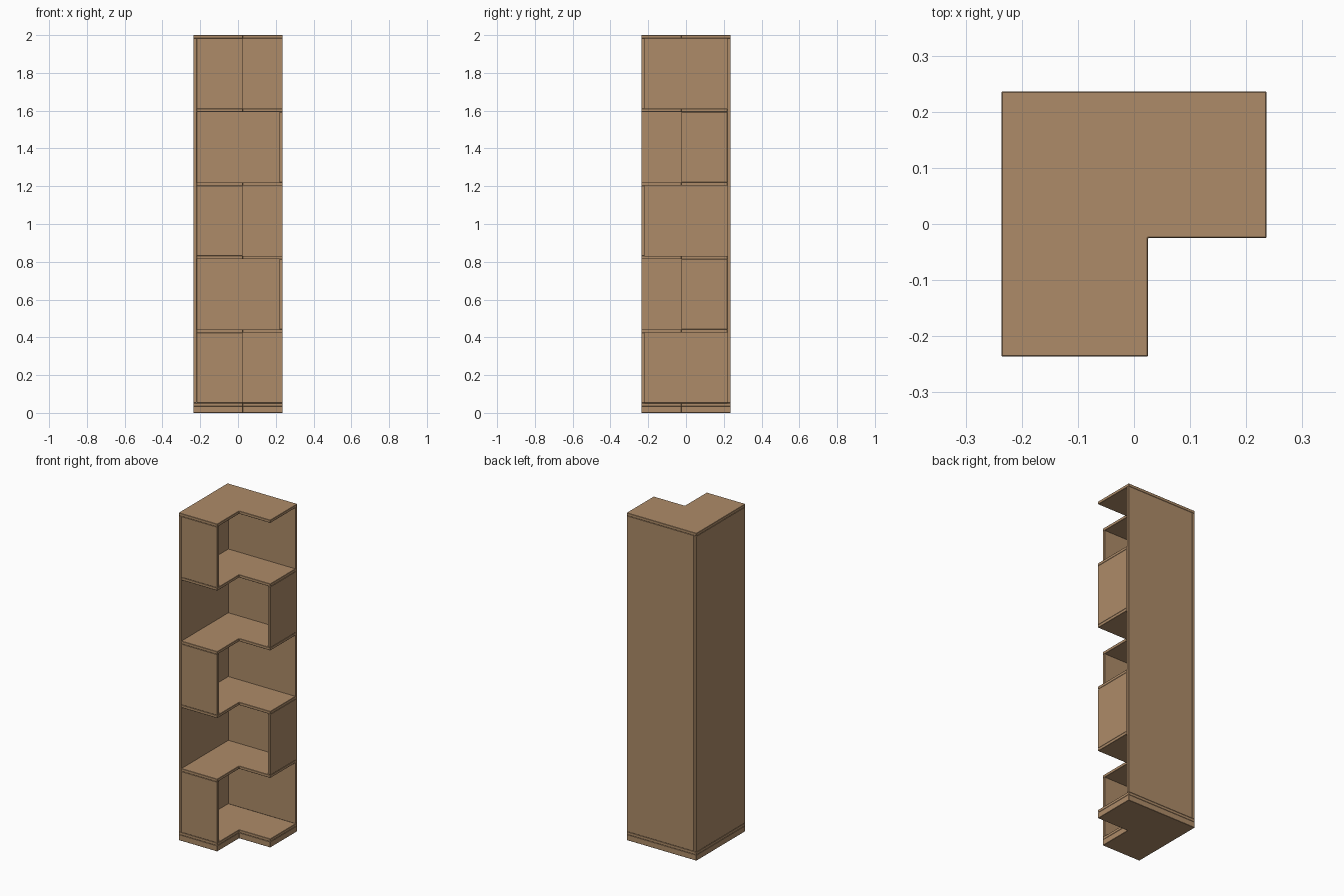
import bpy, bmesh

if "Cube" in bpy.data.objects:
    bpy.data.objects.remove(bpy.data.objects["Cube"])

S = 0.236        # half width of the footprint
N = 0.025        # inner corner of the L
T = 0.0175       # board thickness
I = S - T        # inner face of the outer panels
PLINTH = 0.035
BAYS = 5
BAY_H = (2.0 - PLINTH - T * (BAYS + 1)) / BAYS

wood = bpy.data.materials.new("wood")
wood.diffuse_color = (0.42, 0.26, 0.14, 1)
wood.use_nodes = True
wood.node_tree.nodes["Principled BSDF"].inputs["Base Color"].default_value = wood.diffuse_color


def prism(name, outline, z0, z1):
    """Extrude a flat outline into a board with lightly eased edges."""
    bm = bmesh.new()
    face = bm.faces.new([bm.verts.new((x, y, z0)) for x, y in outline])
    top = bmesh.ops.extrude_face_region(bm, geom=[face])["geom"]
    verts = [g for g in top if isinstance(g, bmesh.types.BMVert)]
    bmesh.ops.translate(bm, verts=verts, vec=(0, 0, z1 - z0))
    bmesh.ops.recalc_face_normals(bm, faces=bm.faces)
    mesh = bpy.data.meshes.new(name)
    bm.to_mesh(mesh)
    bm.free()
    mesh.materials.append(wood)
    ob = bpy.data.objects.new(name, mesh)
    bpy.context.collection.objects.link(ob)
    bevel = ob.modifiers.new("eased_edges", "BEVEL")
    bevel.width = 0.0015
    bevel.segments = 1
    return ob


def l_board(name, left, back, z0, z1):
    return prism(name, [(left, -S), (N, -S), (N, -N), (S, -N), (S, back), (left, back)], z0, z1)


def panel(name, x0, x1, y0, y1, z0, z1):
    return prism(name, [(x0, y0), (x1, y0), (x1, y1), (x0, y1)], z0, z1)


# Plinth, bottom and top boards cover the whole footprint
low, high = PLINTH + T, 2.0 - T
l_board("plinth", -S, S, 0, PLINTH)
l_board("bottom_board", -S, S, PLINTH, low)
l_board("top_board", -S, S, high, 2.0)

# Full-height left and back panels
panel("left_panel", -S, -I, -S, S, low, high)
panel("back_panel", -I, S, I, S, low, high)

# Shelves, with end panels alternating between front and right
for i in range(BAYS):
    z0 = low + i * (BAY_H + T)
    z1 = z0 + BAY_H
    if i % 2 == 0:
        panel(f"front_panel_{i + 1}", -I, N, -S, -I, z0, z1)
    else:
        panel(f"right_panel_{i + 1}", I, S, -N, I, z0, z1)
    if i < BAYS - 1:
        l_board(f"shelf_{i + 1}", -I, I, z1, z1 + T)
